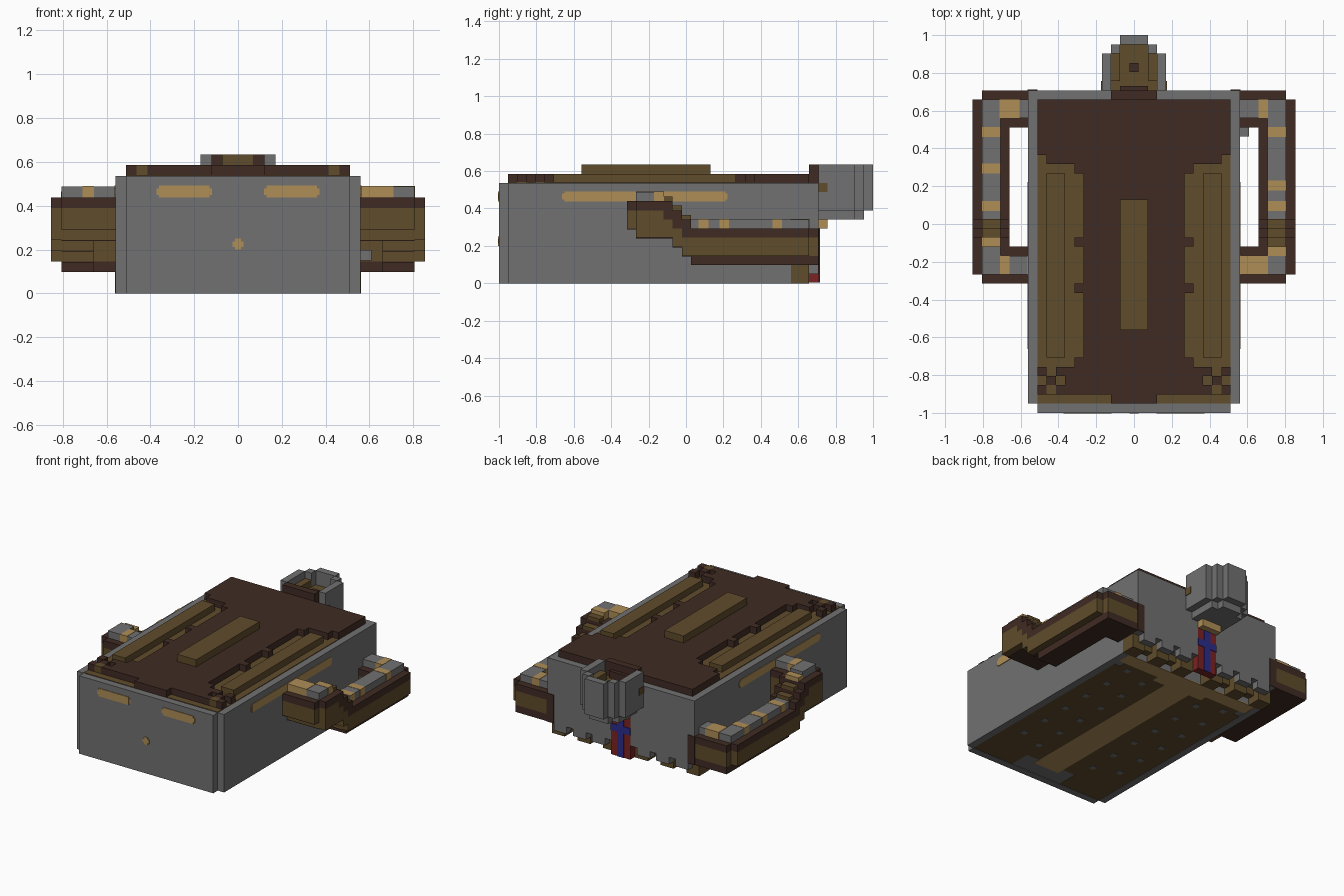
import bpy, bmesh
from mathutils import Matrix, Vector

cube = bpy.data.objects.get("Cube")
if cube:
    bpy.data.objects.remove(cube, do_unlink=True)


def material(name, *color):
    m = bpy.data.materials.new(name)
    m.use_nodes = True
    m.diffuse_color = (*color, 1)
    m.node_tree.nodes["Principled BSDF"].inputs["Base Color"].default_value = (*color, 1)
    return m


GRAY, OLIVE, DARK, TAN, RED, BLUE = range(6)
MATERIALS = [material("stone gray", .165, .165, .165),
             material("olive brown", .115, .072, .024),
             material("dark brown", .051, .024, .017),
             material("warm tan", .43, .27, .095),
             material("red", .2, .016, .016),
             material("blue", .025, .025, .26)]

# Shared landmarks, block size and paint thickness
BLOCK = 2 / 41
HALF = BLOCK / 2
PAINT = .004
WALL, HANDLE_IN, CAP_IN = .56, .66, .708
CAP_OUT = CAP_IN + 2 * BLOCK
HANDLE_OUT = CAP_OUT + BLOCK
DECK = WALL - BLOCK
TRAY = DECK - 5 * BLOCK
NOSE, TAIL = -1, 1
FRONT = NOSE + BLOCK
REAR = TAIL - 6 * BLOCK
RIM = 11 * BLOCK
ROOF = RIM + BLOCK
TOP = ROOF + BLOCK
SKIRT = 2 * BLOCK


class Part:
    """Collects coloured blocks into one object."""

    def __init__(self, name):
        self.name, self.bm = name, bmesh.new()

    def box(self, mat, *spans):
        mid = Vector([(a + b) / 2 for a, b in spans])
        size = Matrix.Diagonal([abs(b - a) for a, b in spans] + [1])
        made = bmesh.ops.create_cube(self.bm, size=1, matrix=Matrix.Translation(mid) @ size)
        for face in {f for v in made["verts"] for f in v.link_faces}:
            face.material_index = mat

    def pair(self, mat, x, y, z):
        self.box(mat, x, y, z)
        self.box(mat, (-x[0], -x[1]), y, z)

    def middle(self, mat, half_width, y, z):
        self.box(mat, (-half_width, half_width), y, z)

    def done(self):
        mesh = bpy.data.meshes.new(self.name)
        for m in MATERIALS:
            mesh.materials.append(m)
        self.bm.to_mesh(mesh)
        self.bm.free()
        bpy.context.collection.objects.link(bpy.data.objects.new(self.name, mesh))


# Main hull
hull = Part("hull")
UNDERCUT = REAR - 3 * BLOCK
hull.middle(GRAY, WALL, (FRONT, UNDERCUT), (PAINT, RIM))
hull.middle(GRAY, DECK, (NOSE, FRONT), (0, RIM))
hull.middle(GRAY, WALL, (UNDERCUT, REAR), (SKIRT, RIM))
hull.pair(GRAY, (DECK, WALL), (FRONT, UNDERCUT), (0, SKIRT))
hull.box(GRAY, (WALL, WALL + BLOCK), (REAR - 5 * BLOCK, REAR - 4 * BLOCK), (.15, .15 + BLOCK))
hull.done()

# Painted bars and dot on the hull, each with clipped ends
marks = Part("hull_markings")
for trim in (0, .012):
    skin = PAINT - trim / 12
    bar = (.437 + trim, .492 - trim)
    marks.pair(TAN, (.13 - trim, .36 + trim), (NOSE - skin, FRONT), bar)
    marks.pair(TAN, (DECK, WALL + skin), (-.65 - trim, .21 + trim), bar)
    marks.middle(TAN, .013 + trim, (NOSE - skin, FRONT), (.2 + trim, .25 - trim))
marks.done()

# Stepped deck that leaves a sunken tray on each flank
deck = Part("deck")
plate = (RIM - PAINT, ROOF)
TRAY_END = REAR - 7 * BLOCK
TRAY_START = FRONT + 5 * BLOCK
deck.middle(DARK, DECK, (TRAY_END, REAR - BLOCK), plate)
deck.middle(DARK, DECK - BLOCK, (TRAY_END - BLOCK, TRAY_END), plate)
deck.middle(DARK, TRAY, (TRAY_START, TRAY_END - BLOCK), plate)
for i, start in enumerate((TRAY_START - BLOCK, FRONT + BLOCK)):
    deck.middle(DARK, TRAY + (i + 1) * BLOCK, (start, TRAY_START - i * BLOCK), plate)
deck.middle(DARK, SKIRT + HALF, (FRONT, FRONT + BLOCK), plate)
for y in (TRAY_END - SKIRT, -.12, -.365):
    deck.pair(DARK, (TRAY, TRAY + BLOCK), (y, y + BLOCK), plate)
film = (RIM - PAINT, RIM + PAINT)
deck.pair(OLIVE, (TRAY, DECK), (FRONT, TRAY_END), film)
deck.pair(OLIVE, (SKIRT, TRAY), (FRONT, FRONT + BLOCK), film)
deck.done()

# Long raised bars on the deck and in the trays
rails = Part("deck_rails")
rails.pair(OLIVE, (DECK - 3 * BLOCK, DECK - BLOCK), (TRAY_START, TRAY_END - SKIRT), plate)
rails.middle(OLIVE, BLOCK + HALF, (-.56, .13), (ROOF, TOP))
rails.done()

# Checkered loose blocks at the front deck corners
corners = Part("corner_blocks")
for i in range(3):
    for j in range(3):
        x, y = DECK - (3 - i) * BLOCK, FRONT + (j + 1) * BLOCK
        if (i + j) % 2 == 0 or j == 0:
            color = OLIVE if i == 1 and j == 0 else DARK
            corners.pair(color, (x, x + BLOCK), (y, y + BLOCK), plate)
corners.done()

# Side handles: layered bands that step down towards the rear
handles = Part("side_handles")
FORE = -.315
FORE_IN, AFT_IN = FORE + 4 * BLOCK, REAR - 4 * BLOCK
HIGH, LOW = 9 * BLOCK, 6 * BLOCK


def band(x, y, low, top, crust=BLOCK, sole=PAINT):
    inner = (x[0], min(x[1], CAP_OUT))
    handles.pair(DARK, inner, y, (low - sole, low))
    handles.pair(OLIVE, x, y, (low, top - crust))
    handles.pair(DARK, x, y, (top - crust, top))


grip, bridge = (HANDLE_IN, HANDLE_OUT), (DECK, HANDLE_IN)
for x in (grip, bridge):
    band(x, (FORE + BLOCK, FORE_IN), HIGH - 4 * BLOCK, HIGH)
    band(x, (AFT_IN, REAR - BLOCK), LOW - 3 * BLOCK, LOW, sole=BLOCK)
band(grip, (FORE_IN + 3 * BLOCK, AFT_IN), LOW - 3 * BLOCK, LOW, sole=BLOCK)
for i in range(3):
    y, drop = FORE_IN + i * BLOCK, i * BLOCK
    band(grip, (y, y + BLOCK), HIGH - 4 * BLOCK - drop, HIGH - drop, crust=SKIRT)
bar = (DECK, CAP_OUT)
band(bar, (FORE, FORE + BLOCK), HIGH - 3 * BLOCK, HIGH)
band(bar, (REAR - BLOCK, REAR), LOW - 3 * BLOCK, LOW, sole=BLOCK)
handles.pair(DARK, (DECK, WALL + PAINT), (REAR - BLOCK, REAR + PAINT), (SKIRT, LOW))
handles.done()

# Gray caps on the handles with tan inlays
caps = Part("handle_caps")
high_cap, low_cap = (HIGH, HIGH + BLOCK), (LOW, LOW + BLOCK)
fore_bar, aft_bar = (FORE + BLOCK, FORE_IN - BLOCK), (AFT_IN + BLOCK, REAR - BLOCK)
strip = (CAP_IN, CAP_OUT)
caps.pair(GRAY, (WALL, CAP_OUT), fore_bar, high_cap)
caps.pair(GRAY, strip, (FORE_IN - BLOCK, FORE_IN), high_cap)
caps.pair(GRAY, strip, (FORE_IN + 3 * BLOCK, REAR - BLOCK), low_cap)
caps.pair(GRAY, (WALL, CAP_IN), aft_bar, low_cap)
for i in range(3):
    y, z = FORE_IN + i * BLOCK, HIGH - i * BLOCK
    caps.pair(OLIVE, strip, (y, y + BLOCK), (z, z + HALF))


def inlay(x, y, z):
    caps.box(TAN, *[(min(s) - PAINT / 2, max(s) + PAINT / 2) for s in (x, y, z)])


for side, extra in ((1, .18), (-1, .27)):
    for y in (REAR - 5 * BLOCK, extra, .07):
        inlay((side * CAP_IN, side * CAP_OUT), (y, y + BLOCK), low_cap)
inlay(strip, (FORE_IN - BLOCK, FORE_IN), high_cap)
inlay((WALL, CAP_IN), fore_bar, high_cap)
inlay((-CAP_IN, -HANDLE_IN), fore_bar, high_cap)
inlay((-CAP_OUT, -CAP_IN), (FORE_IN, FORE_IN + BLOCK), (HIGH, HIGH + HALF))
inlay((HANDLE_IN, CAP_IN), aft_bar, low_cap)
inlay((BLOCK - HANDLE_IN - SKIRT, -BLOCK - WALL), aft_bar, low_cap)
inlay
caps.done()

# Rear cup: stepped ring wall, floor and dark core
cup = Part("rear_cup")
SMALL = BLOCK + HALF
MEDIUM = SMALL + BLOCK
LARGE = MEDIUM + BLOCK
BASE = 7 * BLOCK
STEP = TAIL - SKIRT
FLOOR = RIM - HALF
wall = (BASE + BLOCK, TOP)
cup.pair(GRAY, (MEDIUM, LARGE), (REAR, STEP), wall)
cup.pair(GRAY, (SMALL, MEDIUM), (STEP, TAIL - BLOCK), wall)
cup.middle(GRAY, SMALL, (TAIL - BLOCK, TAIL), wall)
for half, end in ((MEDIUM, STEP), (SMALL, TAIL - BLOCK)):
    cup.middle(GRAY, half, (REAR, end), (BASE, FLOOR))
    cup.middle(OLIVE, half, (REAR, end), (FLOOR, RIM))
cup.pair(OLIVE, (SMALL, MEDIUM), (REAR + BLOCK, STEP), (RIM, ROOF))
cup.middle(DARK, HALF, (REAR + SKIRT, REAR + SKIRT + BLOCK), (RIM, RIM + HALF))
cup.middle(DARK, MEDIUM, (REAR - BLOCK, REAR), (RIM, TOP))
cup.middle(DARK, SMALL, (REAR, REAR + HALF), (RIM, ROOF))
cup.pair(OLIVE, (MEDIUM, LARGE + PAINT), (REAR, REAR + BLOCK), (RIM - BLOCK, RIM))
cup.done()

# Coloured cross panel under the cup
panel = Part("rear_panel")
inside = REAR - BLOCK
panel.middle(RED, SMALL, (inside, REAR + PAINT), (PAINT, LOW))
panel.middle(BLUE, HALF, (inside, REAR + 2 * PAINT), (PAINT, LOW))
panel.middle(BLUE, SMALL, (inside, REAR + 2 * PAINT), (LOW - SKIRT - HALF, LOW - SMALL))
panel.middle(TAN, SMALL, (inside, REAR + BLOCK), (LOW, BASE))
panel.done()

# Broken lower rear edge
edge = Part("rear_edge_blocks")
for i in range(3):
    x = MEDIUM + i * 3 * BLOCK
    edge.pair(GRAY, (x, x + SKIRT), (REAR - BLOCK, REAR), (BLOCK, SKIRT))
for i in range(5):
    x, odd = SMALL + i * SKIRT, i % 2
    edge.pair(OLIVE, (x, x + SKIRT), (UNDERCUT, REAR - (1 + odd) * BLOCK), (odd * BLOCK, SKIRT))
edge.done()

# Underside panels, centre stripe and studs
under = Part("underside")
sheet = (PAINT / 2, PAINT * 2)
PANEL_END = UNDERCUT - 3 * BLOCK
under.pair(OLIVE, (SKIRT, DECK), (FRONT + 3 * BLOCK, PANEL_END), sheet)
under.pair(OLIVE, (SKIRT * 2, DECK), (FRONT, FRONT + 3 * BLOCK), sheet)
under.pair(OLIVE, (SKIRT * 2, DECK - BLOCK), (PANEL_END, PANEL_END + BLOCK), sheet)
under.middle(TAN, SKIRT, (FRONT + SKIRT, PANEL_END), sheet)
under.middle(TAN, SKIRT * 2, (PANEL_END, PANEL_END + BLOCK), sheet)
under.middle(TAN, DECK, (PANEL_END + BLOCK, UNDERCUT), sheet)
for i in range(6):
    for x, shift in ((.2, 0), (.37, .06)):
        y = -.68 + i * .2 + shift
        under.pair(GRAY, (x, x + .04), (y, y + .04), (0, PAINT))
under.done()
